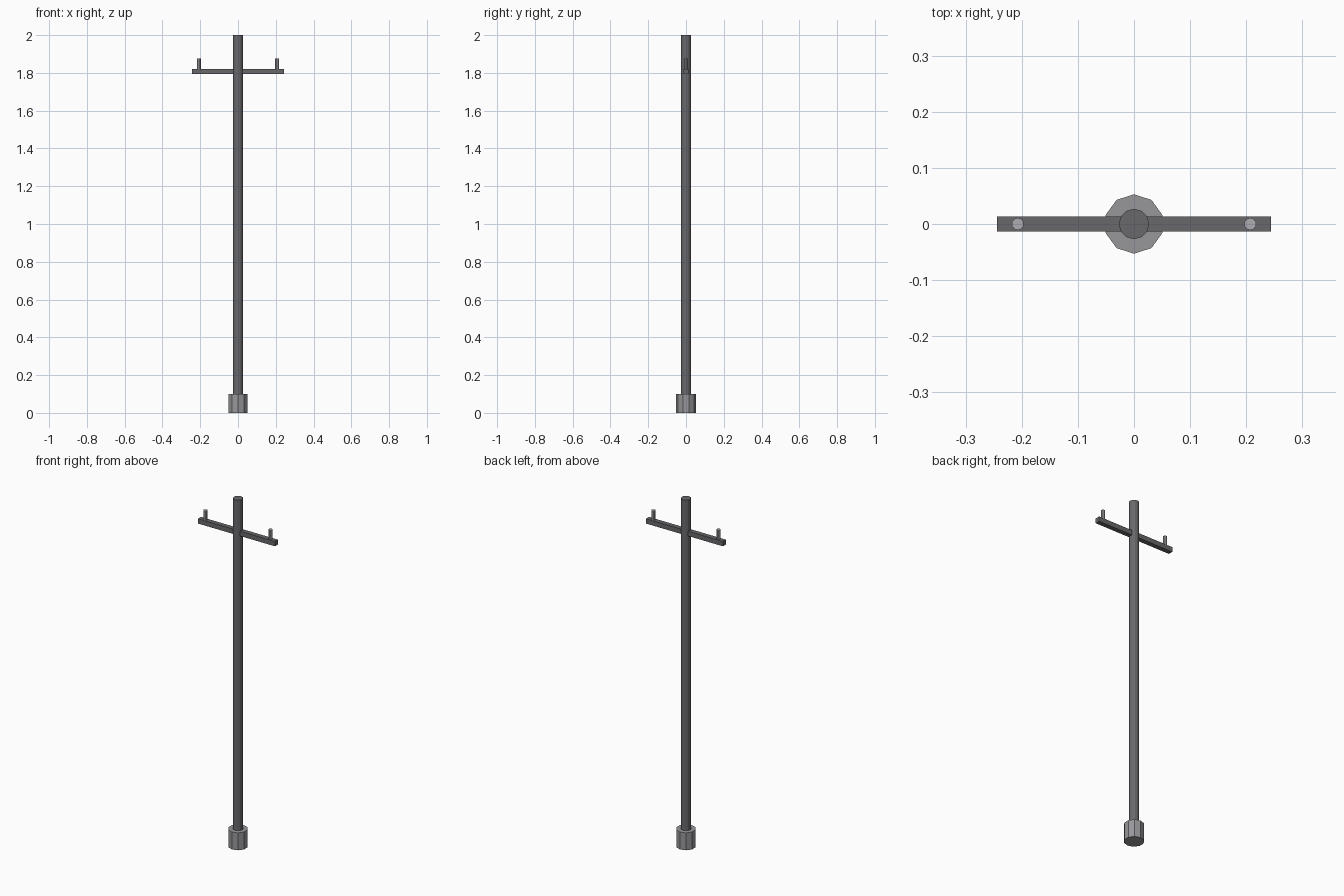
import bpy

if "Cube" in bpy.data.objects:
    bpy.data.objects.remove(bpy.data.objects["Cube"])


def material(name, value):
    m = bpy.data.materials.new(name)
    m.diffuse_color = (value, value, value * 1.06, 1)
    m.use_nodes = True
    m.node_tree.nodes["Principled BSDF"].inputs["Base Color"].default_value = m.diffuse_color
    return m


DARK = material("dark_metal", 0.14)
MID = material("concrete", 0.31)
LIGHT = material("insulator_grey", 0.42)


def cylinder(name, sides, radius, x, z0, z1, mat):
    bpy.ops.mesh.primitive_cylinder_add(vertices=sides, radius=radius,
                                        depth=z1 - z0, location=(x, 0, (z0 + z1) / 2))
    ob = bpy.context.object
    ob.name = name
    ob.data.materials.append(mat)
    return ob


# Ten-sided footing and the tall pole
cylinder("footing", 10, 0.053, 0, 0, 0.1, MID)
cylinder("pole", 12, 0.027, 0, 0.08, 2.0, DARK)

# Crossarm through the pole
bpy.ops.mesh.primitive_cube_add(size=1, location=(0, 0, 1.807))
arm = bpy.context.object
arm.name = "crossarm"
arm.scale = (0.488, 0.027, 0.028)
arm.data.materials.append(DARK)

# Insulator pegs standing on the arm ends
for side, x in (("left", -0.207), ("right", 0.207)):
    cylinder("insulator_" + side, 10, 0.011, x, 1.815, 1.875, LIGHT)
